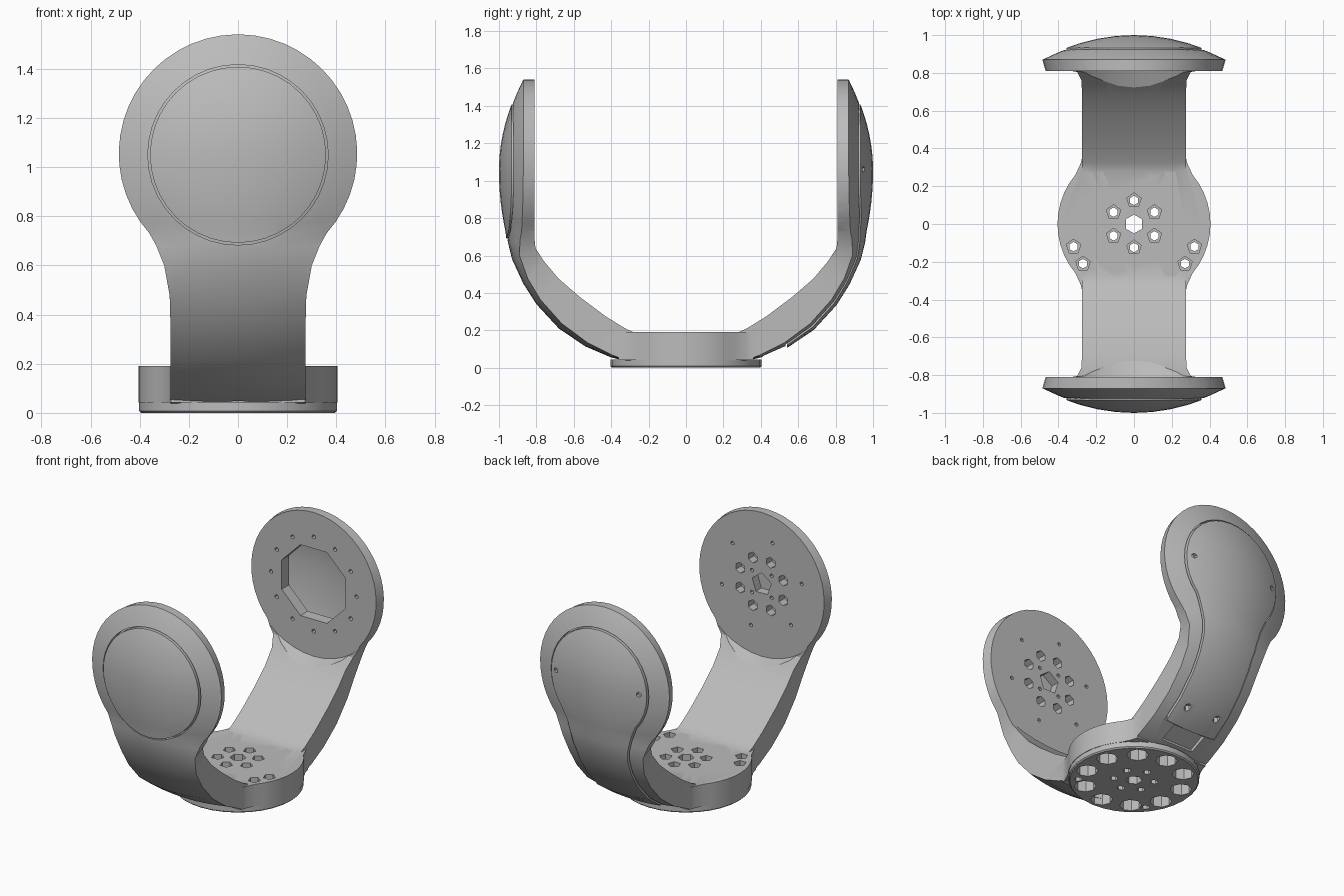
import bpy, bmesh
from math import sin, cos, pi, radians
from mathutils import Matrix, Vector

if "Cube" in bpy.data.objects:
    bpy.data.objects.remove(bpy.data.objects["Cube"])

grey = bpy.data.materials.new("light grey")
grey.use_nodes = True
grey.diffuse_color = (0.5, 0.5, 0.5, 1)
grey.node_tree.nodes["Principled BSDF"].inputs["Base Color"].default_value = (0.5, 0.5, 0.5, 1)

HEAD_Z, HEAD_R = 1.055, 0.485


def make_object(name, bm):
    bmesh.ops.recalc_face_normals(bm, faces=bm.faces[:])
    mesh = bpy.data.meshes.new(name)
    bm.to_mesh(mesh)
    bm.free()
    mesh.materials.append(grey)
    obj = bpy.data.objects.new(name, mesh)
    bpy.context.collection.objects.link(obj)
    return obj


def activate(obj):
    bpy.ops.object.select_all(action='DESELECT')
    obj.select_set(True)
    bpy.context.view_layer.objects.active = obj


def boolean(obj, tool, operation):
    tool.hide_render = True
    mod = obj.modifiers.new(operation, 'BOOLEAN')
    mod.operation, mod.object, mod.solver = operation, tool, 'EXACT'
    mod.use_self = operation == 'DIFFERENCE'
    activate(obj)
    bpy.ops.object.modifier_apply(modifier=mod.name)
    bpy.data.objects.remove(tool)


def arm_stations():
    """Inner (y, z), outer (y, z), inner half width, outer half width, edge thickness share."""
    rows = [(0, .19, 0, .03, .275, 1), (.28, .19, .32, .035, .275, .97),
            (.325, .21, .4, .055, .275, .92), (.43, .275, .54, .115, .275, .88),
            (.57, .38, .68, .21, .275, .85), (.68, .475, .8, .34, .275, .82),
            (.76, .57, .87, .45, .278, .78), (.805, .64, .93, .58, .3, .68),
            (.81, .69, .952, .67, .332, .55)]
    out = [(Vector((0, a, b)), Vector((0, c, d)), w, w, f) for a, b, c, d, w, f in rows]
    # Domed round head
    for i in range(19):
        ang = radians(-42 + i * 7.28)
        z, w = HEAD_Z + HEAD_R * sin(ang), HEAD_R * cos(ang)
        thick = .183 - .123 * sin(ang) ** 2 * (.6 if ang < 0 else 1)
        edge = .06 + (.02 * sin(ang) ** 2 if ang < 0 else 0)
        out.append((Vector((0, .81, z)), Vector((0, .81 + thick, z)),
                    w * .965, w, edge / thick))
    return out


def loft(name, stations, low=None, high=0.0, n=11):
    """Skin flat-backed, crowned sections; low turns the section into a thin skin."""
    bm = bmesh.new()
    rings = []
    for inner, outer, wi, wo, f in stations:
        ts = [2 * i / (n - 1) - 1 for i in range(n)]
        ring = []
        for t in ts:
            h = 0 if low is None else 1 - (1 - f) * t * t - low
            w = wi if low is None else wo
            ring.append(inner.lerp(outer, h) + Vector((w * t, 0, 0)))
        for t in reversed(ts):
            h = 1 - (1 - f) * t * t + high
            ring.append(inner + (outer - inner) * h + Vector((wo * t, 0, 0)))
        rings.append([bm.verts.new(p) for p in ring])
    for a, b in zip(rings, rings[1:]):
        for i in range(len(a)):
            j = (i + 1) % len(a)
            bm.faces.new((a[i], a[j], b[j], b[i]))
    bm.faces.new(rings[0])
    bm.faces.new(rings[-1])
    return make_object(name, bm)


def flip(stations):
    turn = Matrix.Scale(-1, 4, (0, 1, 0))
    return [(turn @ a, turn @ b, wi, wo, f) for a, b, wi, wo, f in stations]


def drill(bm, centre, radius, depth, sides, axis='Z', spin=0.0, end=None):
    """Add a prism or cone to a cutter mesh, centred on a point."""
    m = Matrix.Translation(centre)
    if axis == 'Y':
        m = m @ Matrix.Rotation(pi / 2, 4, 'X')
    bmesh.ops.create_cone(bm, cap_ends=True, segments=sides, radius1=radius,
                          radius2=end or radius, depth=depth,
                          matrix=m @ Matrix.Rotation(spin, 4, 'Z'))


def ring_points(count, radius, start=0.0):
    for i in range(count):
        a = start + 2 * pi * i / count
        yield radius * cos(a), radius * sin(a)


def prism(name, points, step):
    """Extrude a closed outline along a vector."""
    bm = bmesh.new()
    face = bm.faces.new([bm.verts.new(p) for p in points])
    ext = bmesh.ops.extrude_face_region(bm, geom=[face])
    verts = [v for v in ext["geom"] if isinstance(v, bmesh.types.BMVert)]
    bmesh.ops.translate(bm, verts=verts, vec=step)
    return make_object(name, bm)


def disc_outline(grow):
    return [(x, -.7, 1.05 + z) for x, z in ring_points(40, .358 + grow)]


def keyhole_outline(grow):
    r = .358 + grow
    arc = [(r * cos(radians(a)), 1.05 + r * sin(radians(a))) for a in range(-40, 221, 10)]
    tail = [(.235, .73), (.21, .64), (.195, .54), (.19, .4), (.19, -.1)]
    left = [(-x - grow, z) for x, z in tail]
    right = [(x + grow, z) for x, z in tail[::-1]]
    return [(x, .54 - grow, z) for x, z in arc + left + right]


def add_cover(name, stations, outline, step):
    """Sink a slightly larger recess into the yoke and seat a thin cover in it."""
    recess = loft("recess", stations, .24, .4)
    boolean(recess, prism("recess_outline", outline(.009), step), 'INTERSECT')
    boolean(yoke, recess, 'DIFFERENCE')
    cover = loft(name, stations, .2, .04)
    boolean(cover, prism("cover_outline", outline(0), step), 'INTERSECT')
    return cover


# Yoke: front arm, bridge and back arm in one loft
back = arm_stations()
front = flip(back)
yoke = loft("yoke", front[:0:-1] + back)

# Rounded bridge with flared corners that run into the arms
arc = [(.405 * cos(radians(a)), .405 * sin(radians(a))) for a in range(-40, 41, 8)]
right_side = [(.272, -.36), (.283, -.32)] + arc + [(.283, .32), (.272, .36)]
hub = right_side + [(-x, y) for x, y in right_side[::-1]]
boolean(yoke, prism("bridge_hub", [(x, y, .042) for x, y in hub], (0, 0, .148)), 'UNION')

# Round foot plate with a small chamfer
bm = bmesh.new()
drill(bm, (0, 0, .0225), .403, .045, 32)
rim = [e for e in bm.edges if all(v.co.z < .01 for v in e.verts)]
bmesh.ops.bevel(bm, geom=rim, offset=.008, segments=1, affect='EDGES')
boolean(yoke, make_object("foot_plate", bm), 'UNION')

# Covers: round on the front arm, keyhole shaped on the back arm
front_cover = add_cover("front_cover", front[4:], disc_outline, (0, -.5, 0))
back_cover = add_cover("back_cover", back[1:], keyhole_outline, (0, .7, 0))

# Round clearance scooped out of the arms in front of each head
bm = bmesh.new()
drill(bm, (0, .721, HEAD_Z), .49, .18, 40, 'Y', end=.57)
drill(bm, (0, -.721, HEAD_Z), .57, .18, 40, 'Y', end=.49)
boolean(yoke, make_object("clearance_cutter", bm), 'DIFFERENCE')

# Base holes: centre, counterbored ring and side pairs, underside pockets
bm = bmesh.new()
drill(bm, (0, 0, .1), .05, .5, 6)
side_pairs = [(s * x, y) for s in (-1, 1) for x, y in ((.32, -.12), (.27, -.21))]
for x, y in list(ring_points(6, .125, pi / 2)) + side_pairs:
    drill(bm, (x, y, .1), .025, .5, 6)
    drill(bm, (x, y, .21), .04, .12, 5)
for x, y in ring_points(10, .31, pi / 10):
    drill(bm, (x, y, .05), .068, .16, 8)

# Back arm: opening into a wider cavity behind the cover, with screw ring
drill(bm, (0, .83, HEAD_Z), .26, .2, 8, 'Y', pi / 8)
drill(bm, (0, .99, HEAD_Z), .325, .2, 32, 'Y')
for x, z in ring_points(12, .32, pi / 2):
    drill(bm, (x, .81, HEAD_Z + z), .014, .06, 6, 'Y')

# Front arm: hub socket, bolt ring and small screws
drill(bm, (0, -.81, HEAD_Z), .075, .12, 5, 'Y')
for x, z in ring_points(8, .175, pi / 8):
    drill(bm, (x, -.81, HEAD_Z + z), .037, .12, 6, 'Y')
for count, radius in ((4, .105), (6, .31)):
    for x, z in ring_points(count, radius, pi / 4):
        drill(bm, (x, -.81, HEAD_Z + z), .013, .06, 6, 'Y')

# Cable recess under the back arm
bmesh.ops.create_cube(bm, size=1, matrix=Matrix.Translation((0, .475, .08)) @
                      Matrix.Rotation(radians(25), 4, 'X') @ Matrix.Diagonal((.24, .13, .07, 1)))
boolean(yoke, make_object("hole_cutter", bm), 'DIFFERENCE')

# Screw holes in the back cover
bm = bmesh.new()
for s in (-1, 1):
    drill(bm, (s * .31, .96, 1.06), .017, .06, 6, 'Y')
    drill(bm, (s * .115, .65, .18), .022, .06, 6, 'Z')
boolean(back_cover, make_object("screw_cutter", bm), 'DIFFERENCE')

for obj in (yoke, front_cover, back_cover):
    activate(obj)
    bpy.ops.object.shade_smooth_by_angle(angle=radians(25))
